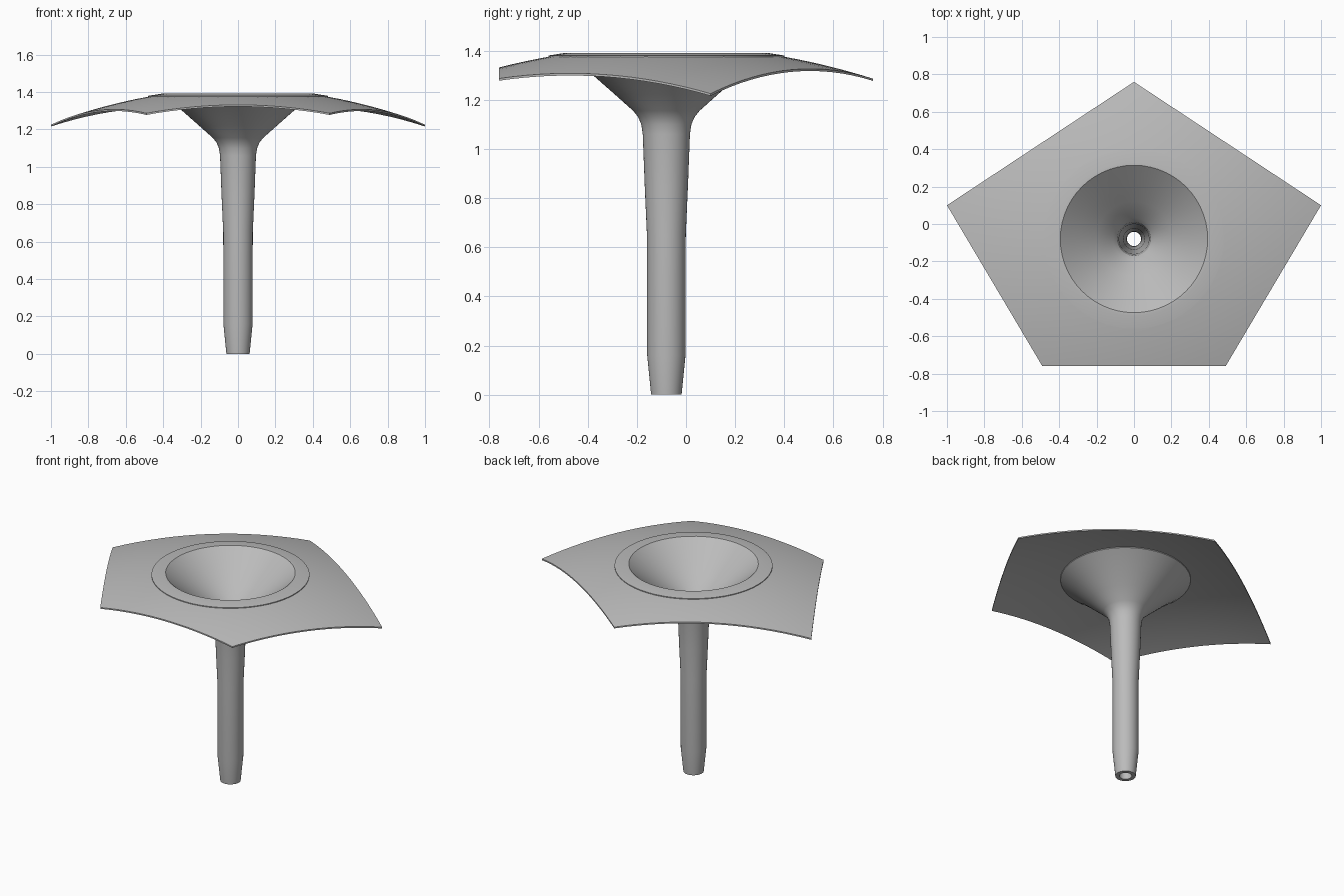
import bpy, bmesh, math
from mathutils import Vector

cube = bpy.data.objects.get("Cube")
if cube:
    bpy.data.objects.remove(cube)

CENTRE_Y = -0.08   # axis of the funnel and stem
SEGMENTS = 56

metal = bpy.data.materials.new("plain_grey")
metal.use_nodes = True
GREY = (0.5, 0.5, 0.5, 1)
metal.diffuse_color = GREY
metal.node_tree.nodes["Principled BSDF"].inputs["Base Color"].default_value = GREY


def finish(name, bm, angle):
    bmesh.ops.recalc_face_normals(bm, faces=bm.faces)
    mesh = bpy.data.meshes.new(name)
    bm.to_mesh(mesh)
    bm.free()
    mesh.materials.append(metal)
    obj = bpy.data.objects.new(name, mesh)
    bpy.context.collection.objects.link(obj)
    obj.location.y = CENTRE_Y
    bpy.ops.object.select_all(action='DESELECT')
    obj.select_set(True)
    bpy.context.view_layer.objects.active = obj
    bpy.ops.object.shade_smooth_by_angle(angle=math.radians(angle))
    return obj


def bridge(bm, loops):
    """Join a closed sequence of vertex loops with quads."""
    for a, b in zip(loops, loops[1:] + loops[:1]):
        n = len(a)
        for i in range(n):
            j = (i + 1) % n
            bm.faces.new((a[i], a[j], b[j], b[i]))


def lathe(name, profile, angle=25):
    """Spin a closed (radius, height) profile about the vertical axis."""
    bm = bmesh.new()
    turns = [math.tau * i / SEGMENTS for i in range(SEGMENTS)]
    bridge(bm, [[bm.verts.new((r * math.cos(t), r * math.sin(t), z)) for t in turns]
                for r, z in profile])
    return finish(name, bm, angle)


def dome(r):
    return 1.418 - 0.187 * r * r


# Canopy: a thin domed sheet with a pentagonal outline and a round opening
corners = [Vector(c) for c in ((0, 0.84), (-1, 0.18), (-0.49, -0.68), (0.49, -0.68), (1, 0.18))]
STEPS, RINGS = 16, 10
outline = [a.lerp(b, i / STEPS) for a, b in zip(corners, corners[1:] + corners[:1])
           for i in range(STEPS)]
bm = bmesh.new()


def sheet_loop(t, drop):
    points = [(p.normalized() * 0.395).lerp(p, t) for p in outline]
    return [bm.verts.new((p.x, p.y, dome(p.length) - drop)) for p in points]


loops = [sheet_loop(i / RINGS, 0) for i in range(RINGS + 1)]
loops += [sheet_loop(i / RINGS, 0.009) for i in range(RINGS, -1, -1)]
bridge(bm, loops)
finish("canopy", bm, 30)

# Collar: slightly raised ring around the opening
lathe("collar", [(0.397, 1.391), (0.41, 1.391), (0.48, 1.380), (0.48, 1.370), (0.397, 1.380)], 15)

# Funnel and hollow stem in one wall
outer = [(0.40, 1.391), (0.395, 1.375), (0.31, 1.31), (0.21, 1.222), (0.135, 1.155), (0.115, 1.13),
         (0.102, 1.10), (0.096, 1.06), (0.088, 0.85), (0.079, 0.65), (0.078, 0.16), (0.062, 0)]
inner = [(0.038, 0), (0.040, 0.16), (0.056, 0.65), (0.070, 0.85), (0.080, 1.06),
         (0.090, 1.115), (0.112, 1.146), (0.20, 1.225), (0.30, 1.311), (0.394, 1.391)]
lathe("funnel_stem", outer + inner)
